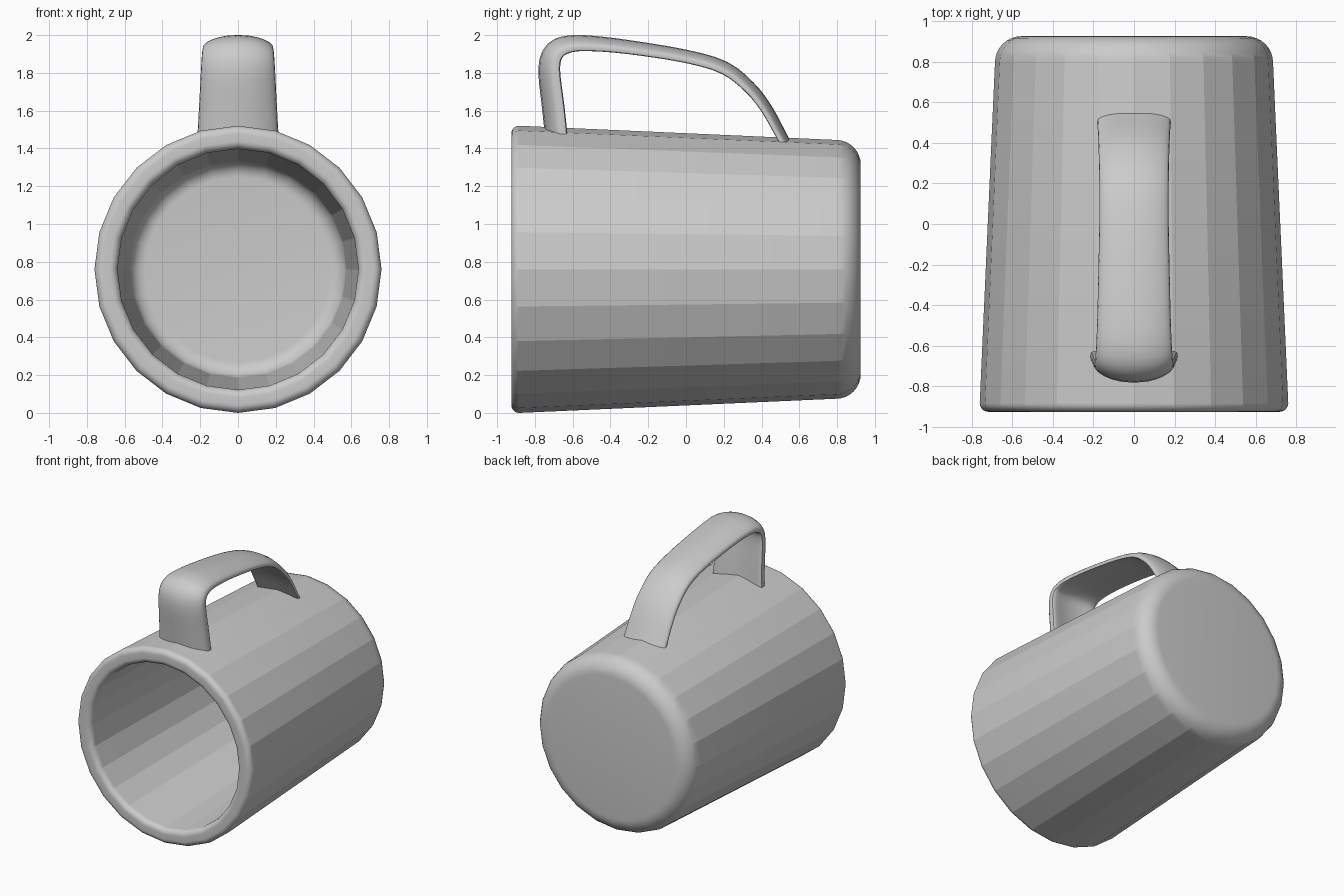
import bpy, bmesh, math
from mathutils import Vector

if "Cube" in bpy.data.objects:
    bpy.data.objects.remove(bpy.data.objects["Cube"], do_unlink=True)

AXIS_Z = 0.76

grey = bpy.data.materials.new("plain grey")
grey.use_nodes = True
grey.diffuse_color = (0.6, 0.6, 0.6, 1)
grey.node_tree.nodes["Principled BSDF"].inputs["Base Color"].default_value = (0.6, 0.6, 0.6, 1)


def finish(bm, name, angle):
    """Turn a bmesh into a shaded object."""
    bmesh.ops.remove_doubles(bm, verts=bm.verts, dist=0.0005)
    bmesh.ops.recalc_face_normals(bm, faces=bm.faces)
    mesh = bpy.data.meshes.new(name)
    bm.to_mesh(mesh)
    bm.free()
    mesh.materials.append(grey)
    obj = bpy.data.objects.new(name, mesh)
    bpy.context.collection.objects.link(obj)
    bpy.ops.object.select_all(action='DESELECT')
    obj.select_set(True)
    bpy.context.view_layer.objects.active = obj
    bpy.ops.object.shade_smooth_by_angle(angle=math.radians(angle))
    return obj


def arc(r, y, radius, start, end, steps=8):
    """Rounded corner of the mug profile, as (radius, y) points."""
    angles = [math.radians(start + (end - start) * i / steps) for i in range(steps + 1)]
    return [(r + radius * math.cos(a), y + radius * math.sin(a)) for a in angles]


# Mug body: closed wall profile spun around the y axis
profile = [(0, 0.925)]
profile += arc(0.555, 0.795, 0.13, 90, 0)          # rounded base
profile += arc(0.718, -0.883, 0.042, 0, -90)       # outer lip
profile += arc(0.68, -0.883, 0.042, -90, -180)     # inner lip
profile += arc(0.49, 0.72, 0.085, 0, 90)           # inside floor corner
profile += [(0, 0.805)]

bm = bmesh.new()
verts = [bm.verts.new((0, y, AXIS_Z + r)) for r, y in profile]
edges = [bm.edges.new(pair) for pair in zip(verts, verts[1:])]
bmesh.ops.spin(bm, geom=verts + edges, cent=(0, 0, AXIS_Z), axis=(0, 1, 0),
               angle=math.tau, steps=24)
finish(bm, "mug_body", 14)

# Handle stations: y, z, half width, thickness
stations = [Vector(s) for s in (
    (-0.67, 1.43, 0.217, 0.145),
    (-0.69, 1.62, 0.206, 0.145),
    (-0.712, 1.82, 0.196, 0.14),
    (-0.685, 1.91, 0.191, 0.13),
    (-0.61, 1.944, 0.187, 0.11),
    (-0.5, 1.947, 0.182, 0.1),
    (-0.3, 1.928, 0.177, 0.09),
    (0, 1.88, 0.171, 0.085),
    (0.2, 1.82, 0.171, 0.085),
    (0.33, 1.72, 0.173, 0.08),
    (0.42, 1.608, 0.176, 0.075),
    (0.505, 1.455, 0.18, 0.07),
    (0.535, 1.4, 0.181, 0.07))]


def smooth_path(points, steps):
    """Curve through the points."""
    padded = [points[0] * 2 - points[1]] + points + [points[-1] * 2 - points[-2]]
    out = []
    for a, b, c, d in zip(padded, padded[1:], padded[2:], padded[3:]):
        for i in range(steps):
            t = i / steps
            out.append(b + (c - a) * t / 2 + (a * 2 - b * 5 + c * 4 - d) * t * t / 2
                       + (b * 3 - a - c * 3 + d) * t ** 3 / 2)
    return out + [points[-1]]


def soft(value, power):
    return math.copysign(abs(value) ** power, value)


# Handle: crowned strap section swept along the path
path = smooth_path(stations, 3)
SIDES = 28
bm = bmesh.new()
rings = []
for i, p in enumerate(path):
    ahead, behind = path[min(i + 1, len(path) - 1)], path[max(i - 1, 0)]
    tangent = Vector((ahead[0] - behind[0], ahead[1] - behind[1])).normalized()
    width, thick = p[2], p[3]
    sag = 0.32 * thick
    ring = []
    for k in range(SIDES):
        a = math.tau * k / SIDES
        u = soft(math.cos(a), 0.7)
        v = soft(math.sin(a), 0.6) * (thick - sag) / 2 + sag / 2 - sag * u * u
        ring.append(bm.verts.new((u * width, p[0] - tangent.y * v, p[1] + tangent.x * v)))
    rings.append(ring)
for lower, upper in zip(rings, rings[1:]):
    for k in range(SIDES):
        n = (k + 1) % SIDES
        bm.faces.new((lower[k], lower[n], upper[n], upper[k]))
bm.faces.new(rings[0])
bm.faces.new(rings[-1])
finish(bm, "mug_handle", 40)
